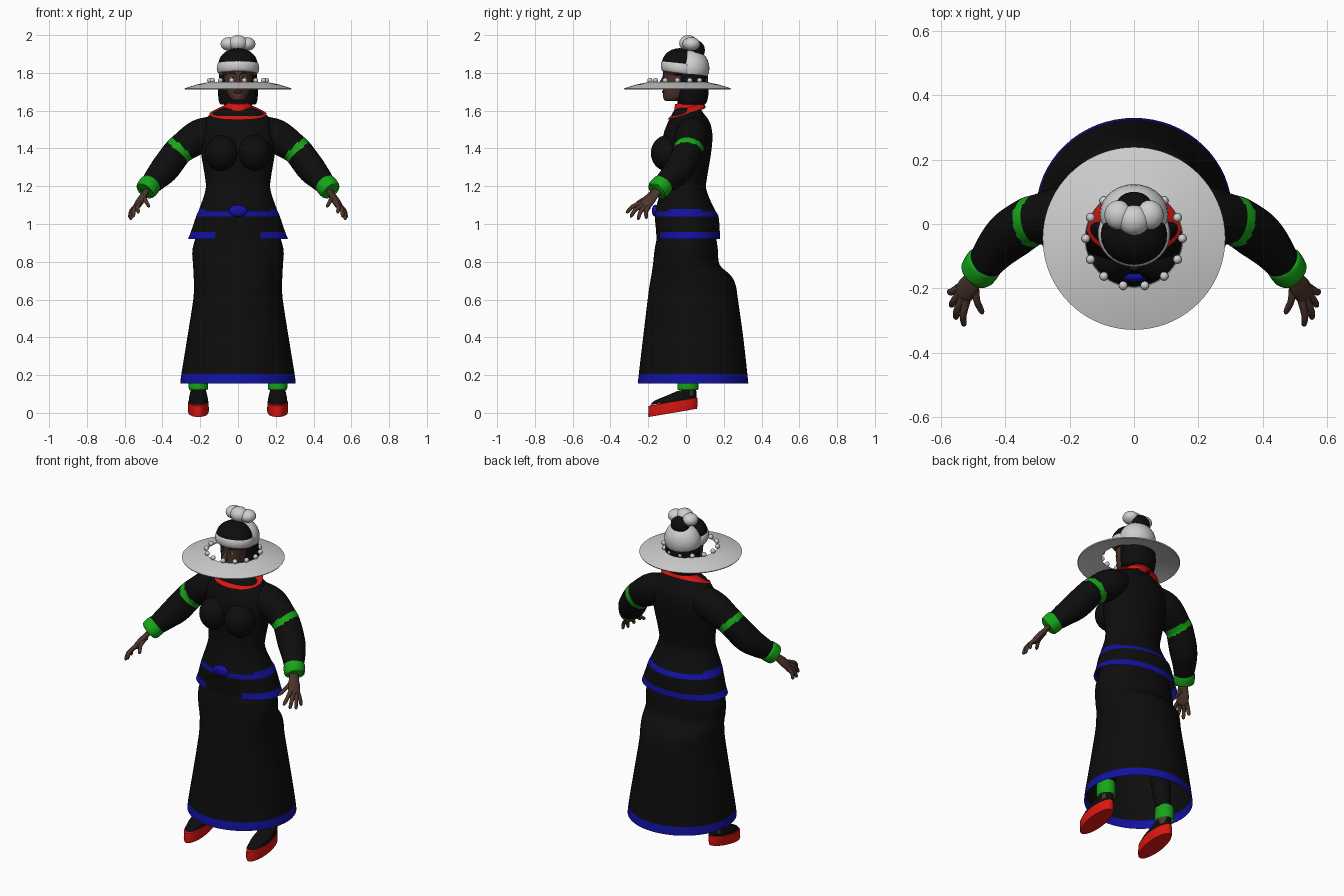
import bpy, bmesh, math
from mathutils import Vector, Matrix

cube = bpy.data.objects.get("Cube")
if cube:
    bpy.data.objects.remove(cube, do_unlink=True)

COLOURS = {
    "black cloth": (0.004, 0.004, 0.004), "white cloth": (0.62, 0.62, 0.62),
    "red trim": (0.72, 0.008, 0.006), "green trim": (0.008, 0.38, 0.01),
    "blue trim": (0.006, 0.006, 0.36), "brown skin": (0.075, 0.036, 0.026),
    "dark lips": (0.05, 0.014, 0.012), "pale eye": (0.4, 0.42, 0.5),
}
MATS = {}
for label, rgb in COLOURS.items():
    m = bpy.data.materials.new(label)
    m.use_nodes = True
    m.diffuse_color = (*rgb, 1)
    m.node_tree.nodes["Principled BSDF"].inputs["Base Color"].default_value = (*rgb, 1)
    MATS[label] = m


def finish(name, bm, mat, rule=None, mirror=False):
    """Turn a bmesh into a smooth object, colouring faces by an optional rule."""
    bmesh.ops.recalc_face_normals(bm, faces=bm.faces)
    names = [mat]
    for f in bm.faces:
        f.smooth = True
        want = rule(f.calc_center_median()) if rule else None
        if want:
            if want not in names:
                names.append(want)
            f.material_index = names.index(want)
    me = bpy.data.meshes.new(name)
    bm.to_mesh(me)
    bm.free()
    me.set_sharp_from_angle(angle=math.radians(50))
    for n in names:
        me.materials.append(MATS[n])
    ob = bpy.data.objects.new(name, me)
    bpy.context.collection.objects.link(ob)
    if mirror:
        ob.modifiers.new("Mirror", 'MIRROR').use_mirror_merge = False
    return ob


def spline(pts, sub):
    """Catmull-Rom interpolation through tuples."""
    out = []
    for i in range(len(pts) - 1):
        a, b, c, d = (Vector(pts[max(0, min(len(pts) - 1, i + k))]) for k in (-1, 0, 1, 2))
        for s in range(sub):
            t = s / sub
            out.append(b + 0.5 * t * (c - a + t * (2*a - 5*b + 4*c - d + t * (3*(b - c) + d - a))))
    return out + [Vector(pts[-1])]


def skin_rings(rings, caps):
    """Bridge equal-length point rings with quads."""
    bm = bmesh.new()
    rows = [[bm.verts.new(p) for p in r] for r in rings]
    n = len(rows[0])
    for lo, hi in zip(rows, rows[1:]):
        for i in range(n):
            bm.faces.new((lo[i], lo[(i + 1) % n], hi[(i + 1) % n], hi[i]))
    if caps:
        bm.faces.new(rows[0])
        bm.faces.new(rows[-1])
    return bm


def loft(name, rings, mat, rule=None, sub=4, n=48, caps=False, cx=0, tilt=0, mirror=False):
    """Elliptic rings of (height, half width, front y, back y), optionally tilted."""
    out = []
    for z, rx, yf, yb in (spline(rings, sub) if sub > 1 else rings):
        r, row = (yb - yf) / 2, []
        for i in range(n):
            a = math.tau * i / n
            y = r * math.sin(a)
            row.append((cx + rx * math.cos(a), (yf + yb) / 2 + y, z + tilt * y))
        out.append(row)
    return finish(name, skin_rings(out, caps), mat, rule, mirror)


def tube(name, pts, mat, rule=None, sub=4, n=20, mirror=False, flat=1.0, axis=(0, 0, 1)):
    """Round or flattened tube through (x, y, z, radius) points."""
    path, out = spline(pts, sub), []
    for i, p in enumerate(path):
        d = (path[min(i + 1, len(path) - 1)] - path[max(i - 1, 0)]).to_3d().normalized()
        u = d.cross(Vector(axis)).normalized()
        v = u.cross(d)
        out.append([p.to_3d() + p.w * (flat * u * math.cos(a) + v * math.sin(a))
                    for a in (math.tau * k / n for k in range(n))])
    return finish(name, skin_rings(out, True), mat, rule, mirror)


def ball(name, c, r, mat, mirror=False, seg=28, rule=None):
    bm = bmesh.new()
    bmesh.ops.create_uvsphere(bm, u_segments=seg, v_segments=seg // 2, radius=1,
                              matrix=Matrix.Translation(c) @ Matrix.Diagonal((*r, 1)))
    return finish(name, bm, mat, rule, mirror)


# Long skirt with a bustle and a blue border
loft("skirt", [(.155, .305, -.255, .33), (.205, .3, -.25, .325), (.4, .268, -.227, .303),
               (.6, .237, -.203, .275), (.68, .234, -.192, .262), (.73, .235, -.183, .235),
               (.785, .238, -.175, .178), (.87, .24, -.165, .168), (1, .2, -.14, .15)],
     "black cloth", lambda c: "blue trim" if c.z < .205 else None, n=64)


# Fitted jacket with flared hem, belt stripe and bust
def jacket_paint(c):
    if c.z < .957 and not (c.y < 0 and abs(c.x) < .12):
        return "blue trim"
    if 1.04 < c.z < 1.068 + .3 * max(0, abs(c.x) - .15):
        return "blue trim"


loft("jacket", [(.92, .265, -.157, .18), (.957, .25, -.158, .179), (1.04, .222, -.165, .172),
                (1.08, .205, -.16, .15), (1.18, .172, -.135, .108), (1.25, .175, -.128, .112),
                (1.37, .195, -.13, .132), (1.47, .205, -.12, .14), (1.54, .182, -.095, .125),
                (1.59, .135, -.07, .09), (1.615, .08, -.05, .075)],
     "black cloth", jacket_paint, n=64)
ball("bust", (.085, -.1, 1.375), (.088, .086, .095), "black cloth", mirror=True)
ball("belt_knot", (0, -.163, 1.07), (.05, .018, .032), "blue trim")

# Red yoke and standing collar
loft("collar_yoke", [(1.583, .152, -.1, .105), (1.603, .115, -.075, .1),
                     (1.618, .078, -.06, .092)], "red trim", tilt=.3)
loft("standing_collar", [(1.6, .08, -.065, .095), (1.643, .073, -.057, .09),
                         (1.643, .062, -.047, .08), (1.6, .062, -.047, .08)],
     "red trim", sub=1, tilt=.1)

# Sleeves with a ring round the upper arm, and cuffs
bend = Vector((.7, -.1, -.7)).normalized()


def sleeve_paint(c):
    along = (c - Vector((.31, .01, 1.39))).dot(bend)
    return "green trim" if abs(along) < .018 else None


tube("sleeve", [(.1, .03, 1.5, .075), (.2, .03, 1.465, .09), (.293, .015, 1.405, .079),
                (.327, .005, 1.373, .077), (.385, -.035, 1.295, .077),
                (.43, -.08, 1.245, .066), (.475, -.14, 1.195, .05)],
     "black cloth", sleeve_paint, sub=8, n=32, mirror=True)
tube("cuff", [(.462, -.117, 1.213, .05), (.466, -.122, 1.208, .059),
              (.486, -.152, 1.182, .057), (.49, -.157, 1.177, .046)],
     "green trim", n=28, mirror=True)

# Hands
palm_side = (.5, .7, -.3)
tube("palm", [(.477, -.14, 1.19, .026), (.495, -.168, 1.16, .029), (.515, -.195, 1.128, .036),
              (.532, -.218, 1.098, .034), (.538, -.226, 1.09, .02)],
     "brown skin", mirror=True, flat=.5, axis=palm_side)
fingers = {
    "index_finger": ((.52, -.235, 1.112), (.53, -.318, 1.06)),
    "middle_finger": ((.532, -.228, 1.1), (.556, -.296, 1.038)),
    "ring_finger": ((.541, -.214, 1.092), (.57, -.256, 1.024)),
    "little_finger": ((.545, -.198, 1.09), (.576, -.212, 1.03)),
    "thumb": ((.495, -.178, 1.145), (.472, -.28, 1.092)),
}
for name, (a, b) in fingers.items():
    a, b = Vector(a), Vector(b)
    mid = a.lerp(b, .5) + Vector((.006, -.006, .006))
    tube(name, [(*a, .013), (*mid, .011), (*a.lerp(b, .9), .009), (*b, .003)],
         "brown skin", n=12, mirror=True, axis=(1, .3, .1))

# Legs with green ankle wraps, and wedge shoes
tube("leg", [(.21, .012, .09, .038), (.208, .012, .125, .04), (.2, .012, .22, .045),
             (.17, .01, .45, .06), (.13, .01, .85, .08)], "black cloth",
     lambda c: "brown skin" if c.z < .15 else None, mirror=True, axis=(0, 1, 0))
loft("ankle_wrap", [(.122, .047, -.042, .062), (.135, .051, -.046, .066),
                    (.2, .051, -.042, .064), (.21, .04, -.03, .055)],
     "green trim", cx=.21, mirror=True, n=28)
loft("shoe_sole", [(0, .052, -.198, .058), (.012, .056, -.2, .06), (.058, .054, -.198, .06),
                   (.061, .046, -.185, .053)],
     "red trim", sub=1, cx=.21, tilt=.17, caps=True, mirror=True, n=32)
loft("shoe_upper", [(.058, .05, -.19, .056), (.078, .05, -.165, .056), (.1, .045, -.105, .055),
                    (.122, .04, -.045, .053)],
     "black cloth", cx=.21, tilt=.12, caps=True, mirror=True, n=32)

# Neck, head and face
tube("neck", [(0, .025, 1.57, .052), (0, .01, 1.63, .047), (0, 0, 1.7, .05)],
     "brown skin", axis=(0, 1, 0))
loft("head", [(1.65, .012, -.1, -.06), (1.658, .034, -.116, -.02), (1.68, .052, -.122, .03),
              (1.72, .067, -.12, .05), (1.77, .074, -.119, .06), (1.82, .076, -.12, .06),
              (1.86, .06, -.1, .05)], "brown skin", caps=True)
tube("nose", [(0, -.113, 1.79, .007), (0, -.124, 1.76, .01), (0, -.13, 1.738, .015),
              (0, -.118, 1.728, .01)], "brown skin", axis=(0, 1, 0))
ball("lips", (0, -.118, 1.7), (.024, .009, .009), "dark lips", seg=16)
ball("eye", (.03, -.108, 1.772), (.014, .006, .007), "pale eye", True, 16)
ball("iris", (.03, -.1135, 1.772), (.006, .002, .006), "black cloth", True, 12)
tube("eyebrow", [(.012, -.118, 1.793, .003), (.03, -.112, 1.8, .004), (.052, -.094, 1.793, .002)],
     "black cloth", n=8, mirror=True)

# Black hair under a white head wrap
loft("bobbed_hair", [(1.632, .088, -.04, .095), (1.645, .1, -.045, .11), (1.7, .106, -.048, .12),
                     (1.76, .102, -.052, .117), (1.83, .1, -.06, .11)],
     "black cloth", caps=True)
ball("hair_crown", (0, -.035, 1.845), (.104, .094, .086), "black cloth",
     rule=lambda c: "brown skin" if c.z < 1.8 and c.y < -.06 else None)
ball("wrap_back", (0, .03, 1.825), (.107, .094, .1), "white cloth")
band = [(.1 * math.sin(a), -.028 - .093 * math.cos(a), 1.825 + .012 * math.cos(a), .028)
        for a in (math.radians(d) for d in range(-115, 116, 23))]
tube("wrap_band", band, "white cloth", flat=.45)
ball("back_bun", (0, .058, 1.92), (.055, .042, .05), "black cloth")
ball("bun_middle", (0, .012, 1.957), (.05, .048, .043), "white cloth")
ball("bun_lobe", (.048, .028, 1.953), (.044, .046, .036), "white cloth", mirror=True)

# Wide open brim edged with beads
HAT_Y = -.045
profile = [(1.712, .281), (1.718, .284), (1.738, .22), (1.752, .152), (1.745, .149),
           (1.731, .22), (1.712, .281)]
loft("hat_brim", [(z, r, HAT_Y - r, HAT_Y + r) for z, r in profile], "white cloth", sub=1, n=72)
for i in range(14):
    a = math.tau * (i + .5) / 14 - math.pi / 2
    ball("brim_bead", (.15 * math.cos(a), HAT_Y + .15 * math.sin(a), 1.76),
         (.014, .014, .014), "white cloth", seg=14)
